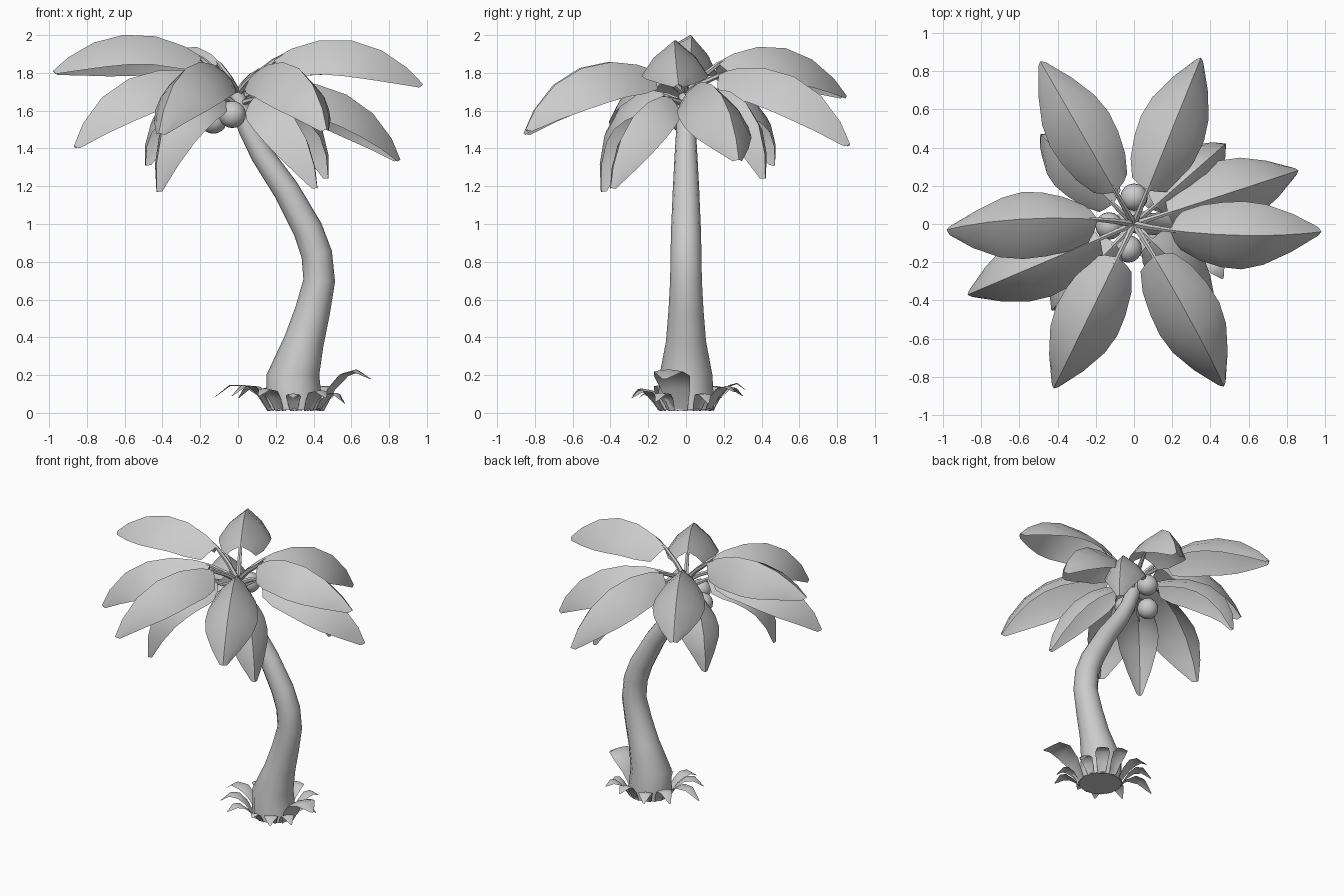
import bpy, bmesh, math
from mathutils import Vector, Matrix

if "Cube" in bpy.data.objects:
    bpy.data.objects.remove(bpy.data.objects["Cube"])


def make_object(name, rings, closed, cap=False, angle=50):
    """Loft a surface through rows of points; closed rows make a tube."""
    bm = bmesh.new()
    rows = [[bm.verts.new(p) for p in ring] for ring in rings]
    n = len(rows[0])
    for a, b in zip(rows, rows[1:]):
        for i in range(n if closed else n - 1):
            j = (i + 1) % n
            bm.faces.new((a[i], a[j], b[j], b[i]))
    if cap:
        bm.faces.new(rows[0][::-1])
        bm.faces.new(rows[-1])
    bmesh.ops.recalc_face_normals(bm, faces=bm.faces) if cap else None
    finish(name, bm, angle)


def finish(name, bm, angle=50):
    """Turn a bmesh into a smooth-shaded object."""
    me = bpy.data.meshes.new(name)
    bm.to_mesh(me)
    bm.free()
    for p in me.polygons:
        p.use_smooth = True
    me.set_sharp_from_angle(angle=math.radians(angle))
    ob = bpy.data.objects.new(name, me)
    bpy.context.collection.objects.link(ob)
    return ob


def bezier(p, t):
    u = 1 - t
    return p[0]*u**3 + p[1]*3*u*u*t + p[2]*3*u*t*t + p[3]*t**3


def tangent(p, t):
    u = 1 - t
    return ((p[1]-p[0])*u*u + (p[2]-p[1])*2*u*t + (p[3]-p[2])*t*t).normalized()


def tube(name, pts, radii, sides, flat_first=0):
    """Round tube bent in a vertical plane."""
    heading = pts[-1] - pts[0]
    side = Vector((-heading.y, heading.x, 0)).normalized()
    rings = []
    for i, (p, r) in enumerate(zip(pts, radii)):
        d = (pts[min(i+1, len(pts)-1)] - pts[max(i-1, 0)]).normalized()
        if i < flat_first:
            d = Vector((0, 0, 1))
        up = d.cross(side)
        rings.append([p + r*(math.cos(a)*up + math.sin(a)*side)
                      for a in (2*math.pi*k/sides for k in range(sides))])
    make_object(name, rings, True, True)


def blade(name, path, t0, widths, drop, steps, roll=0):
    """Folded leaf blade hanging either side of its midrib."""
    heading = path[3] - path[0]
    flat = Vector((-heading.y, heading.x, 0)).normalized()
    rows = []
    for f, w in zip(steps, widths):
        t = t0 + (1 - t0)*f
        p, d = bezier(path, t), tangent(path, t)
        side = Matrix.Rotation(math.radians(roll), 3, d) @ flat
        up = d.cross(side)
        rows.append([p + side*w*s - up*w*drop*h
                     for s, h in ((-1, 1), (-.62, .48), (0, 0), (.62, .48), (1, 1))])
    make_object(name, rows, False, angle=75)


# Bent trunk, flared at the foot
trunk = [(.30, .015, .15), (.29, .2, .14), (.35, .38, .106), (.395, .54, .093),
         (.43, .70, .084), (.417, .84, .082), (.37, .97, .079), (.255, 1.18, .07),
         (.125, 1.37, .06), (.055, 1.5, .052), (.01, 1.62, .05), (-.01, 1.7, .035)]
tube("trunk", [Vector((x, 0, z)) for x, z, r in trunk], [r for x, z, r in trunk], 12, 2)

# Palm fronds: tip x, y, z, ridge control heights, start height,
# reach of second control, sideways bow of the ridge, roll
fronds = [(.98, -.04, 1.74, 2.06, 2.07, 1.70, .72, -.05, 0),
          (-.98, -.03, 1.81, 2.08, 2.09, 1.70, .72, -.06, 10),
          (-.49, .85, 1.68, 2.02, 2.03, 1.70, .74, 0, 0),
          (.35, .87, 1.42, 1.92, 1.88, 1.70, .82, 0, 0),
          (.86, .28, 1.34, 1.83, 1.76, 1.68, .85, 0, 0),
          (.47, -.85, 1.50, 1.94, 1.93, 1.70, .82, .02, 0),
          (-.42, -.86, 1.48, 1.94, 1.94, 1.70, .82, 0, 0),
          (-.87, -.37, 1.41, 1.90, 1.87, 1.70, .84, 0, 0),
          # lower drooping fronds
          (.42, -.40, 1.19, 1.76, 1.62, 1.63, .92, 0, 0),
          (-.43, -.45, 1.17, 1.78, 1.74, 1.63, 1.1, 0, 0),
          (.48, .42, 1.24, 1.80, 1.74, 1.63, 1.05, 0, 0),
          (-.49, .47, 1.31, 1.80, 1.75, 1.63, 1.05, 0, 0)]
F = [0, .12, .3, .5, .7, .88, 1]
W = [.10, .145, .17, .178, .158, .10, .025]
for i, (x, y, z, z1, z2, z0, k, bow, roll) in enumerate(fronds):
    b = Vector((-y, x, 0)).normalized() * bow
    path = [Vector((0, 0, z0)), Vector((x*.3, y*.3, z1)) + b,
            Vector((x*k, y*k, z2)) + b, Vector((x, y, z))]
    scale = .8 if i >= 8 else 1
    blade(f"frond_{i+1}", path, .2, [w*scale for w in W], 1.08, F, roll)
    # thin stalk from the crown into the blade
    tube(f"frond_stalk_{i+1}", [bezier(path, t) - Vector((0, 0, .012)) for t in (0, .1, .2, .26)],
         [.02, .016, .013, .006], 6)

# Coconuts under the crown
for i, c in enumerate([(-.03, -.13, 1.58), (-.13, -.01, 1.55), (0, .14, 1.62)]):
    bm = bmesh.new()
    bmesh.ops.create_uvsphere(bm, u_segments=16, v_segments=10, radius=.072)
    finish(f"coconut_{i+1}", bm).location = c

# Curling grass around the foot: angle, reach from trunk centre, peak, tip height, width
grass = [(-16, .42, .27, .18, .10), (24, .29, .14, .05, .045), (54, .32, .17, .11, .05),
         (85, .32, .19, .12, .05), (118, .34, .17, .09, .05), (148, .35, .19, .08, .05),
         (176, .43, .20, .08, .05), (206, .37, .19, .09, .05), (236, .34, .16, .09, .05),
         (268, .25, .12, .08, .04), (300, .33, .15, .08, .05), (328, .30, .14, .06, .045)]
for i, (a, reach, peak, tip, w) in enumerate(grass):
    u = Vector((math.cos(math.radians(a)), math.sin(math.radians(a)), 0))
    c, up = Vector((.30, 0, 0)), Vector((0, 0, 1))
    path = [c + u*.14 + up*.012, c + u*.19 + up*peak*.7,
            c + u*(.16 + .6*(reach-.16)) + up*peak*1.12, c + u*reach + up*tip]
    blade(f"grass_{i+1}", path, 0, [w*.5, w*.8, w, w*.8, w*.1], .15, [0, .25, .5, .75, 1])
